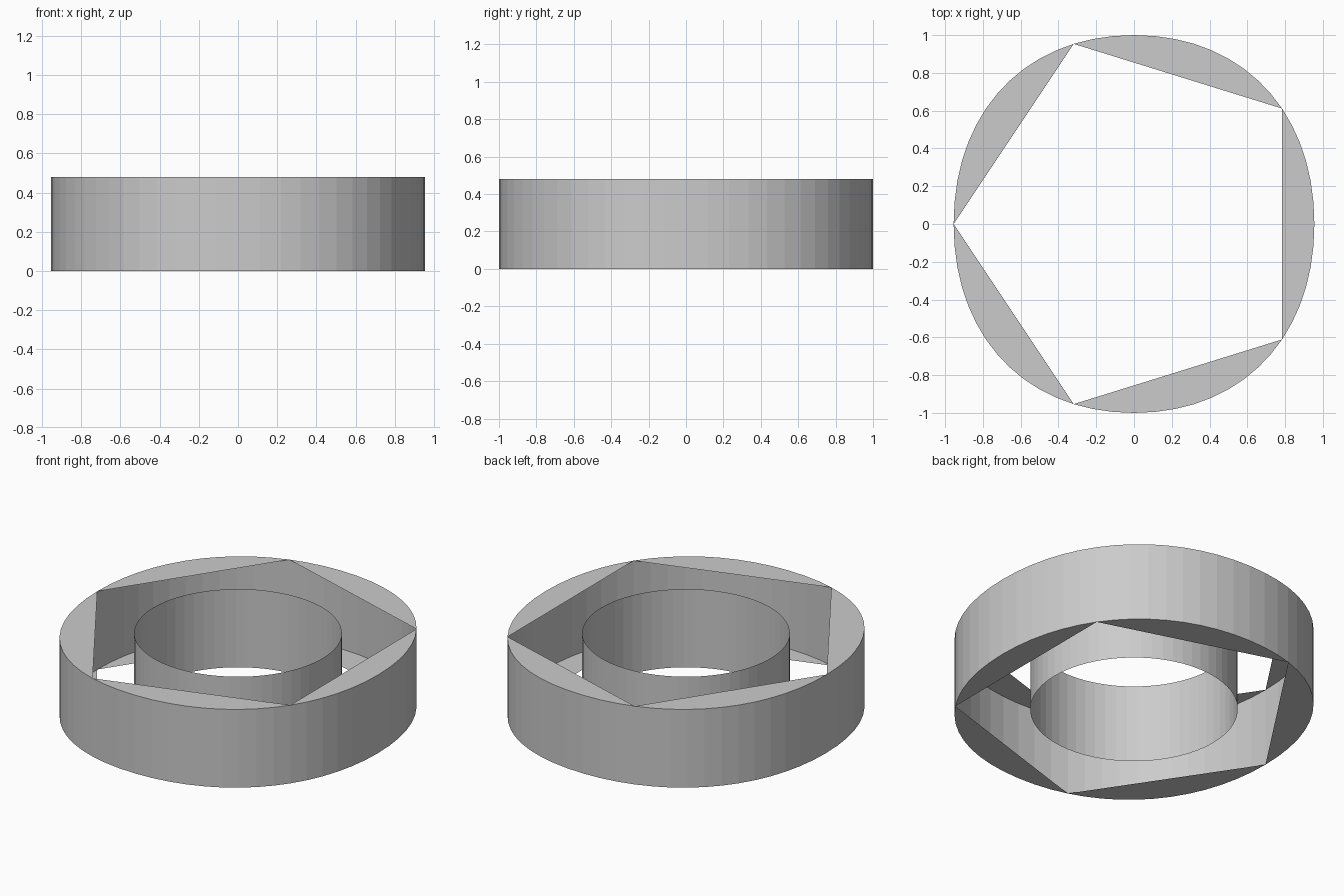
import bpy, bmesh, math

if "Cube" in bpy.data.objects:
    bpy.data.objects.remove(bpy.data.objects["Cube"])

HEIGHT = 0.48
HALF_X, HALF_Y = 0.955, 1.0
BULGE = 0.6          # handle length of each quarter arc
SIDES = 60
ARC = SIDES // 5     # outline steps per pentagon side


def outline_point(i):
    """Point on a slightly squared oval, starting at -x."""
    quarter, t = divmod((i % SIDES) * 4 / SIDES, 1)
    s = 1 - t
    p = s**3 + 3*s*s*t + 3*s*t*t*BULGE
    q = t**3 + 3*t*t*s + 3*s*s*t*BULGE
    x, y = [(-p, q), (q, p), (p, -q), (-q, -p)][int(quarter)]
    return x * HALF_X, y * HALF_Y


def add_wall(bm, points):
    """Upright closed wall; returns its bottom and top vertex loops."""
    low = [bm.verts.new((x, y, 0)) for x, y in points]
    high = [bm.verts.new((x, y, HEIGHT)) for x, y in points]
    n = len(points)
    for i in range(n):
        j = (i + 1) % n
        bm.faces.new((low[i], high[i], high[j], low[j]))
    return low, high


def finish(bm, name):
    mesh = bpy.data.meshes.new(name)
    bm.to_mesh(mesh)
    bm.free()
    obj = bpy.data.objects.new(name, mesh)
    bpy.context.collection.objects.link(obj)


# Outer rim with five flat segment lips at top and bottom
bm = bmesh.new()
low, high = add_wall(bm, [outline_point(i) for i in range(SIDES)])
for k in range(5):
    ids = [(k * ARC + i) % SIDES for i in range(ARC + 1)]
    bm.faces.new([low[i] for i in ids])
    bm.faces.new([high[i] for i in reversed(ids)])
finish(bm, "outer_rim")

# Thin open tube in the middle
R = 0.577
bm = bmesh.new()
add_wall(bm, [(-R * math.cos(2 * math.pi * i / SIDES), R * math.sin(2 * math.pi * i / SIDES))
              for i in range(SIDES)])
finish(bm, "inner_tube")
